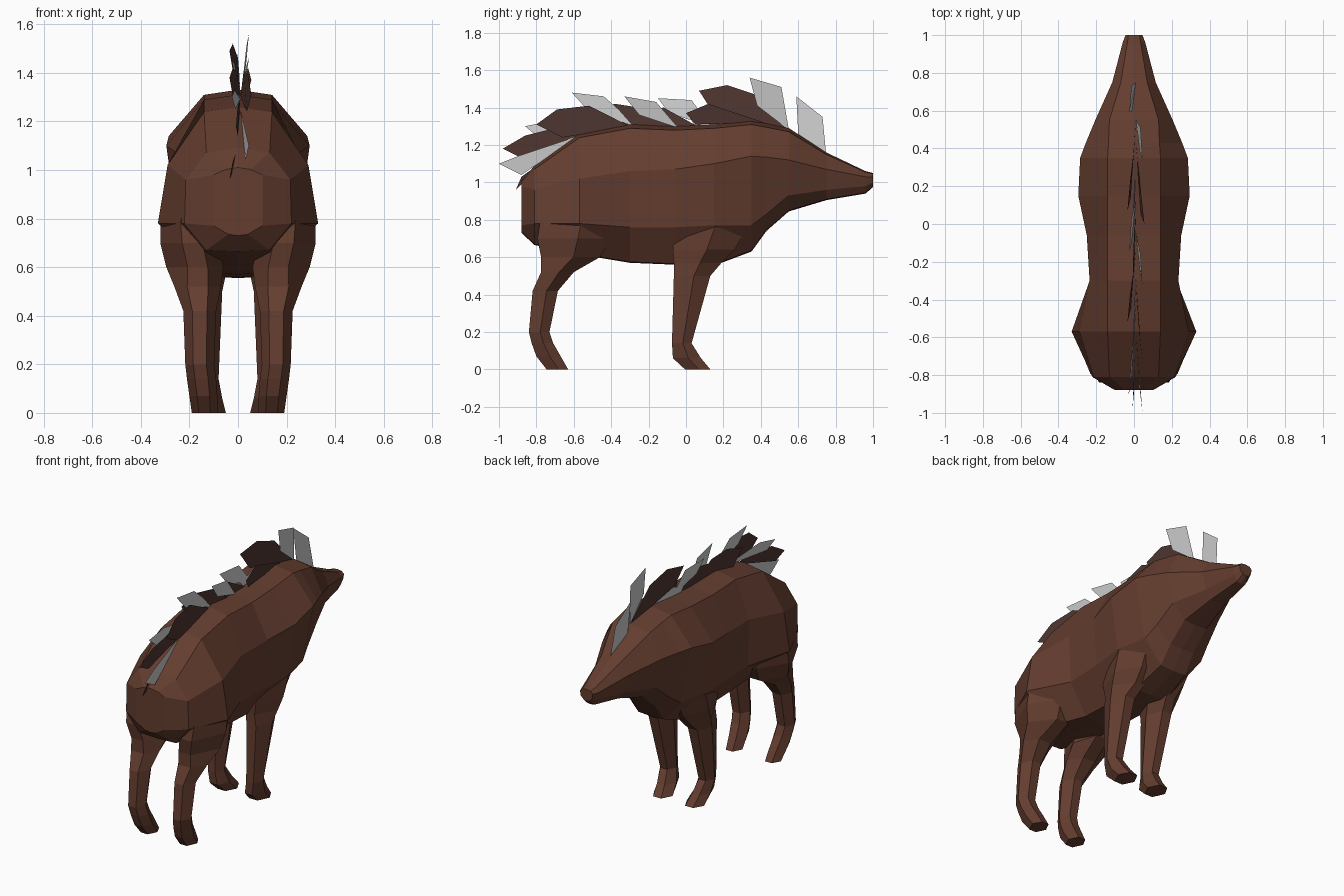
import bpy, bmesh


def material(name, color):
    m = bpy.data.materials.new(name)
    m.diffuse_color = (*color, 1)
    return m


HIDE = material("brown_hide", (0.128, 0.047, 0.029))
DARK = material("dark_bristle", (0.077, 0.036, 0.03))


def make_object(name, bm, mat=None):
    mesh = bpy.data.meshes.new(name)
    bm.to_mesh(mesh)
    bm.free()
    ob = bpy.data.objects.new(name, mesh)
    bpy.context.collection.objects.link(ob)
    if mat:
        mesh.materials.append(mat)
    return ob


def loft(name, rings, mat):
    """Skin a closed solid through rings with equal point counts."""
    bm = bmesh.new()
    loops = [[bm.verts.new(p) for p in ring] for ring in rings]
    n = len(loops[0])
    for a, b in zip(loops, loops[1:]):
        for i in range(n):
            j = (i + 1) % n
            bm.faces.new((a[i], a[j], b[j], b[i]))
    bm.faces.new(loops[0][::-1])
    bm.faces.new(loops[-1])
    bmesh.ops.recalc_face_normals(bm, faces=bm.faces)
    return make_object(name, bm, mat)


# Body: y, top z, top half width, then (z, half width) of flank, belly side, underside
SECTIONS = [
    (-.88, 1.01, .05, .98, .10, .77, .10, .735, .04),
    (-.81, 1.09, .13, .96, .215, .78, .22, .67, .13),
    (-.57, 1.26, .14, 1.02, .29, .78, .33, .62, .14),
    (-.30, 1.31, .14, 1.06, .235, .76, .225, .575, .11),
    (-.06, 1.30, .14, 1.07, .25, .76, .235, .565, .11),
    (.15, 1.31, .14, 1.10, .295, .77, .25, .56, .11),
    (.35, 1.33, .14, 1.14, .285, .77, .21, .635, .09),
    (.43, 1.315, .135, 1.135, .255, .83, .19, .745, .085),
    (.55, 1.29, .13, 1.12, .205, .93, .17, .85, .08),
    (.75, 1.16, .07, 1.07, .115, .96, .09, .91, .05),
    (.96, 1.06, .035, 1.03, .06, .98, .05, .945, .03),
    (1.0, 1.05, .03, 1.03, .045, 1.0, .04, .98, .02),
]


def body_ring(s):
    y, zt, wt, zf, wf, zm, wm, zb, wb = s
    half = [(wt, zt - .15 * wt), (wf, zf), (wm, zm), (wb, zb)]
    right = [(x, y, z) for x, z in half]
    left = [(-x, y, z) for x, z in reversed(half)]
    return [(0, y, zt)] + right + [(0, y, zb - .005)] + left


body = loft("body", [body_ring(s) for s in SECTIONS], HIDE)

# Legs: z, back y, front y, inner x, outer x
HIND = [
    (.92, -.74, -.40, .12, .26), (.79, -.78, -.38, .10, .318),
    (.70, -.795, -.40, .08, .32), (.60, -.775, -.46, .06, .295),
    (.52, -.775, -.60, .07, .262), (.42, -.82, -.685, .09, .225),
    (.20, -.84, -.73, .098, .217), (.14, -.825, -.71, .09, .21),
    (.07, -.80, -.67, .085, .20), (0, -.745, -.63, .085, .19),
]
FORE = [
    (.90, .0, .30, .10, .22), (.76, -.06, .33, .08, .245),
    (.64, -.07, .26, .06, .24), (.57, -.065, .19, .05, .228),
    (.50, -.065, .13, .065, .212), (.14, -.075, .03, .08, .19),
    (.06, -.07, .08, .065, .18), (0, -.005, .13, .05, .175),
]
SHANK = [(1, .1), (.45, 1), (-.45, 1), (-1, 0), (-.45, -1), (.45, -1)]
# Upper legs flare forward so they melt into the flank
THIGH = [(1, .1), (.1, 1), (-.6, 1), (-1, 0), (-.45, -1), (.25, -1)]


def leg_ring(row, side):
    z, y0, y1, x0, x1 = row
    return [(side * ((x0 + x1) / 2 + u * (x1 - x0) / 2),
             (y0 + y1) / 2 + v * (y1 - y0) / 2, z)
            for u, v in (THIGH if z > .55 else SHANK)]


# Each leg is fused into the body
for label, rows in (("hind", HIND), ("fore", FORE)):
    for side in (-1, 1):
        leg = loft(label + "_leg", [leg_ring(r, side) for r in rows], HIDE)
        mod = body.modifiers.new("join_leg", 'BOOLEAN')
        mod.operation = 'UNION'
        mod.solver = 'EXACT'
        mod.object = leg
        bpy.context.view_layer.objects.active = body
        bpy.ops.object.modifier_apply(modifier=mod.name)
        bpy.data.objects.remove(leg)

# Mane: flat tufts as (y, z) outlines: root, lower edge, tip, upper edge
GREY_TUFTS = [
    [(.75, 1.14), (.60, 1.26), (.59, 1.46), (.73, 1.35)],
    [(.55, 1.28), (.38, 1.41), (.34, 1.56), (.51, 1.51)],
    [(.38, 1.32), (.05, 1.30), (.03, 1.33), (.14, 1.37)],
    [(.13, 1.30), (-.09, 1.37), (-.15, 1.45), (.03, 1.44)],
    [(-.04, 1.29), (-.25, 1.36), (-.33, 1.46), (-.16, 1.43)],
    [(-.28, 1.30), (-.53, 1.39), (-.61, 1.48), (-.44, 1.46), (-.36, 1.39)],
    [(-.40, 1.29), (-.80, 1.25), (-.86, 1.30), (-.72, 1.33)],
    [(-.57, 1.25), (-.88, 1.04), (-1.0, 1.10), (-.90, 1.14)],
]
DARK_TUFTS = [
    [(.55, 1.28), (.14, 1.38), (.07, 1.49), (.22, 1.52), (.37, 1.47)],
    [(.42, 1.32), (.05, 1.31), (.0, 1.37), (.12, 1.42)],
    [(.08, 1.29), (-.25, 1.30), (-.33, 1.37), (-.12, 1.40)],
    [(-.12, 1.30), (-.45, 1.28), (-.52, 1.38), (-.38, 1.42), (-.25, 1.40)],
    [(-.30, 1.30), (-.66, 1.24), (-.80, 1.31), (-.69, 1.39), (-.52, 1.41)],
    [(-.52, 1.26), (-.90, 1.14), (-.98, 1.18), (-.86, 1.25), (-.70, 1.29)],
    [(-.74, 1.13), (-.86, 1.01), (-.91, .96), (-.88, 1.03)],
]


def mane(name, tufts, mat, sway):
    bm = bmesh.new()
    for i, outline in enumerate(tufts):
        lean = sway * (1, -1, .4)[i % 3]
        xs = [.01, .01 + lean * .6, .01 + lean, .01 + lean * .7, .01 + lean * .3]
        bm.faces.new([bm.verts.new((x, y, z)) for x, (y, z) in zip(xs, outline)])
    return make_object(name, bm, mat)


mane("grey_mane_tufts", GREY_TUFTS, None, -.035)
mane("dark_mane_tufts", DARK_TUFTS, DARK, -.045)
